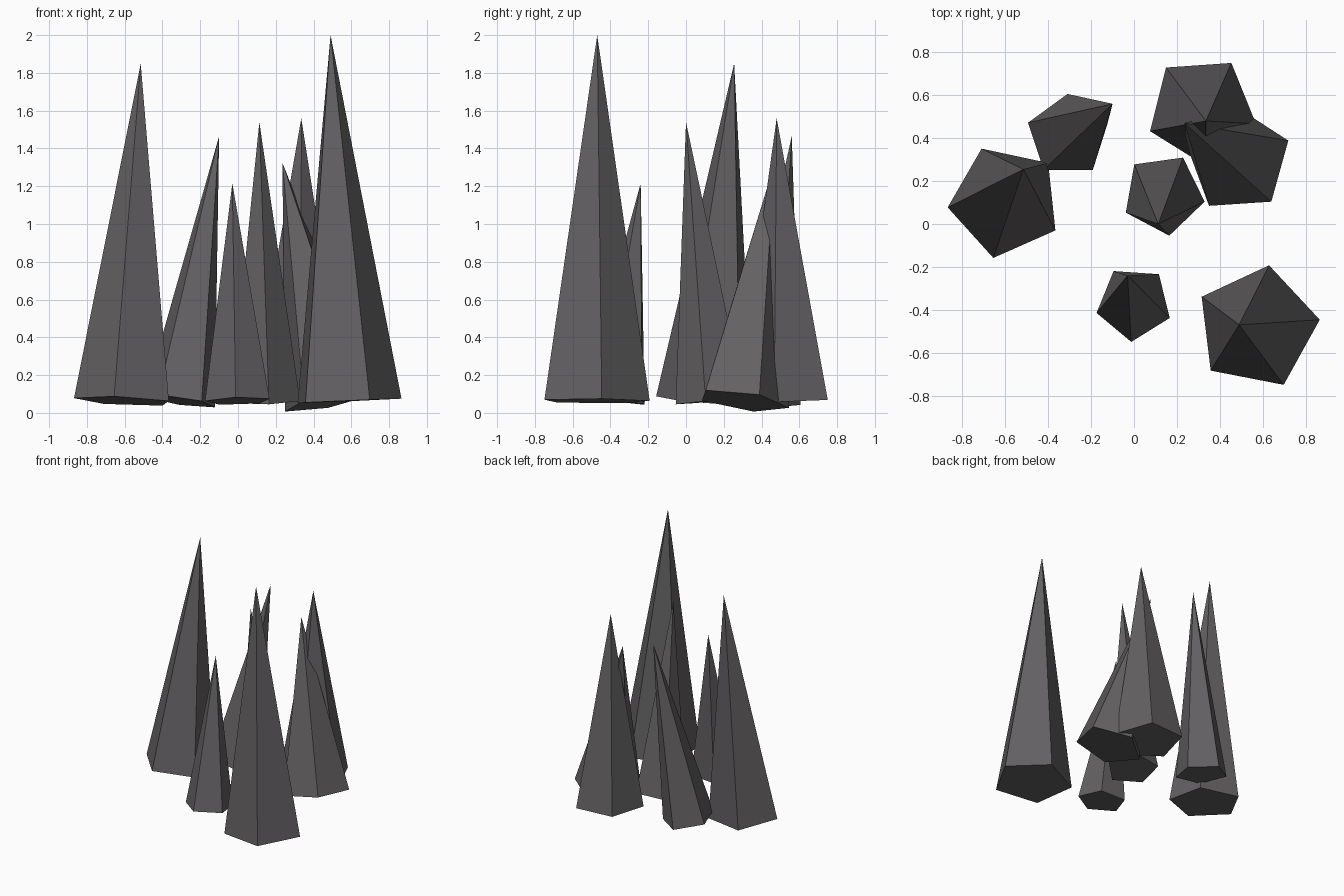
import bpy
import bmesh
import math
from mathutils import Matrix, Vector

cube = bpy.data.objects.get("Cube")
if cube:
    bpy.data.objects.remove(cube, do_unlink=True)

# Single dark stone colour
STONE = (0.125, 0.118, 0.123, 1.0)
stone = bpy.data.materials.new("dark_stone")
stone.use_nodes = True
stone.diffuse_color = STONE
bsdf = stone.node_tree.nodes["Principled BSDF"]
bsdf.inputs["Base Color"].default_value = STONE
bsdf.inputs["Roughness"].default_value = 0.9

BASE_Z = 0.063


def spike(name, base, tip, radius, turn):
    """Five-sided pointed rock whose base is square to its leaning axis."""
    foot = Vector((*base, BASE_Z))
    axis = Vector(tip) - foot
    lean = Vector((0, 0, 1)).rotation_difference(axis).to_matrix().to_4x4()
    bm = bmesh.new()
    ring = [bm.verts.new((radius * math.cos(a), radius * math.sin(a), 0))
            for a in (math.radians(turn + 72 * i) for i in range(5))]
    apex = bm.verts.new((0, 0, axis.length))
    bm.faces.new(ring[::-1])
    for a, b in zip(ring, ring[1:] + ring[:1]):
        bm.faces.new((a, b, apex))
    mesh = bpy.data.meshes.new(name)
    bm.to_mesh(mesh)
    bm.free()
    mesh.materials.append(stone)
    obj = bpy.data.objects.new(name, mesh)
    obj.matrix_world = Matrix.Translation(foot) @ lean
    bpy.context.collection.objects.link(obj)


# Name, base centre, tip, base radius, turn in degrees
spike("right_tall_spike", (-0.60, 0.105), (-0.515, 0.255, 1.85), 0.27, -30)
spike("front_left_tallest_spike", (0.573, -0.482), (0.49, -0.47, 2.0), 0.295, 7)
spike("front_small_spike", (0.0, -0.371), (-0.03, -0.24, 1.215), 0.18, -22)
spike("middle_spike", (0.137, 0.138), (0.113, 0.0, 1.54), 0.195, -10)
spike("back_right_leaning_spike", (-0.308, 0.41), (-0.10, 0.56, 1.465), 0.197, 18)
spike("back_left_spike", (0.316, 0.53), (0.335, 0.48, 1.56), 0.26, -14)
spike("left_leaning_spike", (0.487, 0.296), (0.235, 0.47, 1.325), 0.252, 21)
